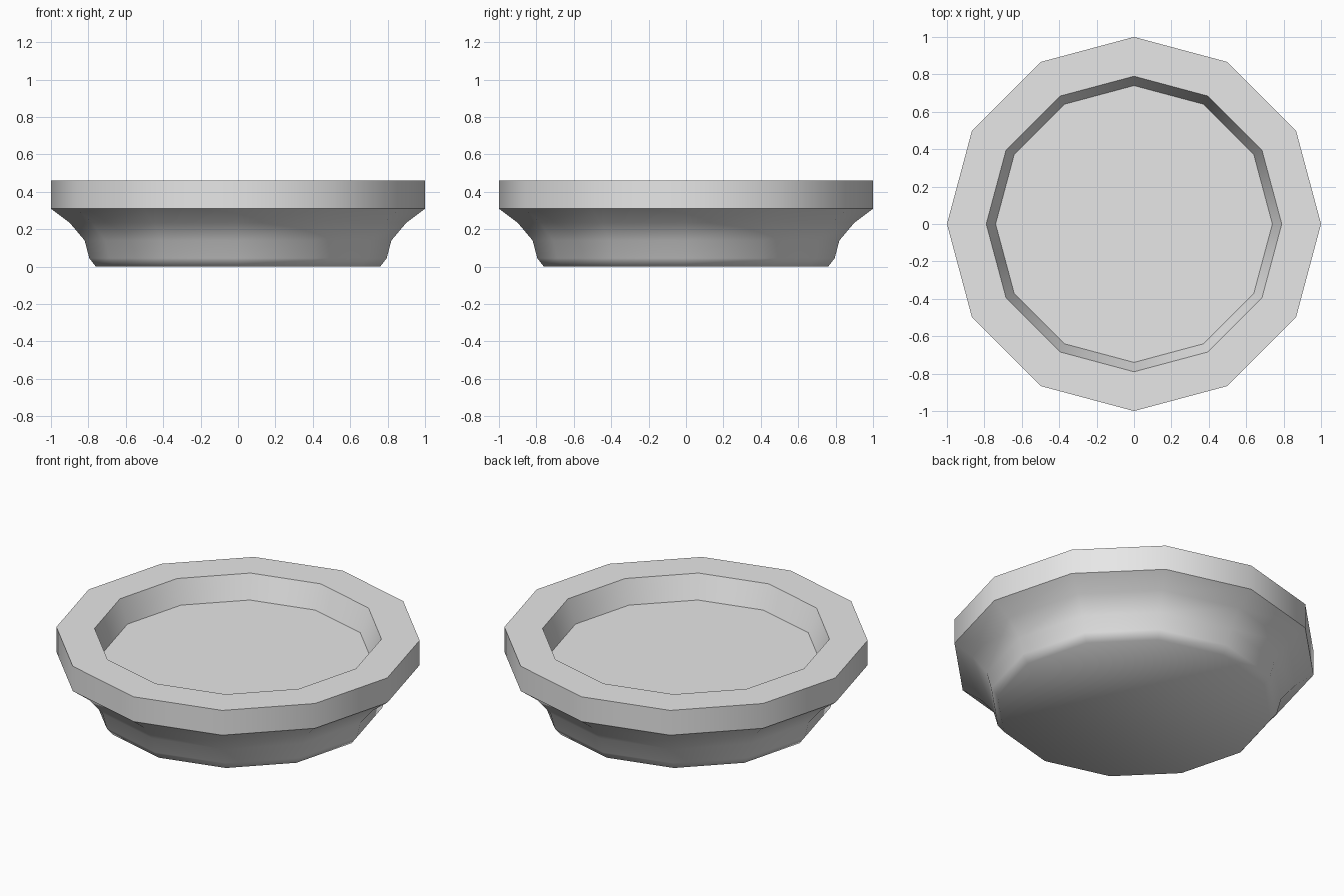
import bpy
import bmesh
from math import cos, sin, tau

cube = bpy.data.objects.get("Cube")
if cube:
    bpy.data.objects.remove(cube, do_unlink=True)

SIDES = 12
# Radius, height and whether the ring is a hard edge, from base to inner floor
PROFILE = [
    (0.76, 0.00, False),
    (0.795, 0.045, False),
    (0.82, 0.14, False),
    (0.90, 0.235, False),
    (1.00, 0.31, True),
    (1.00, 0.46, True),
    (0.79, 0.46, True),
    (0.74, 0.32, True),
]

# Plain grey material
grey = bpy.data.materials.new("plain_grey")
grey.use_nodes = True
grey.diffuse_color = (0.8, 0.8, 0.8, 1)
bsdf = next(n for n in grey.node_tree.nodes if n.type == "BSDF_PRINCIPLED")
bsdf.inputs["Base Color"].default_value = grey.diffuse_color

# Dish: rings of vertices bridged into a closed twelve-sided body
bm = bmesh.new()
rings = []
for radius, height, hard in PROFILE:
    rings.append([bm.verts.new((radius * cos(tau * i / SIDES),
                                radius * sin(tau * i / SIDES), height))
                  for i in range(SIDES)])
for low, high in zip(rings, rings[1:]):
    for i in range(SIDES):
        j = (i + 1) % SIDES
        bm.faces.new((low[i], low[j], high[j], high[i]))

# Underside and inner floor
bm.faces.new(list(reversed(rings[0])))
bm.faces.new(rings[-1])

# Smooth all faces, keeping the rim and floor edges crisp
for face in bm.faces:
    face.smooth = True
for ring, (radius, height, hard) in zip(rings, PROFILE):
    for i in range(SIDES):
        edge = bm.edges.get((ring[i], ring[(i + 1) % SIDES]))
        edge.smooth = not hard
bmesh.ops.recalc_face_normals(bm, faces=bm.faces)

mesh = bpy.data.meshes.new("dish")
bm.to_mesh(mesh)
bm.free()
mesh.materials.append(grey)
dish = bpy.data.objects.new("dish", mesh)
bpy.context.collection.objects.link(dish)
